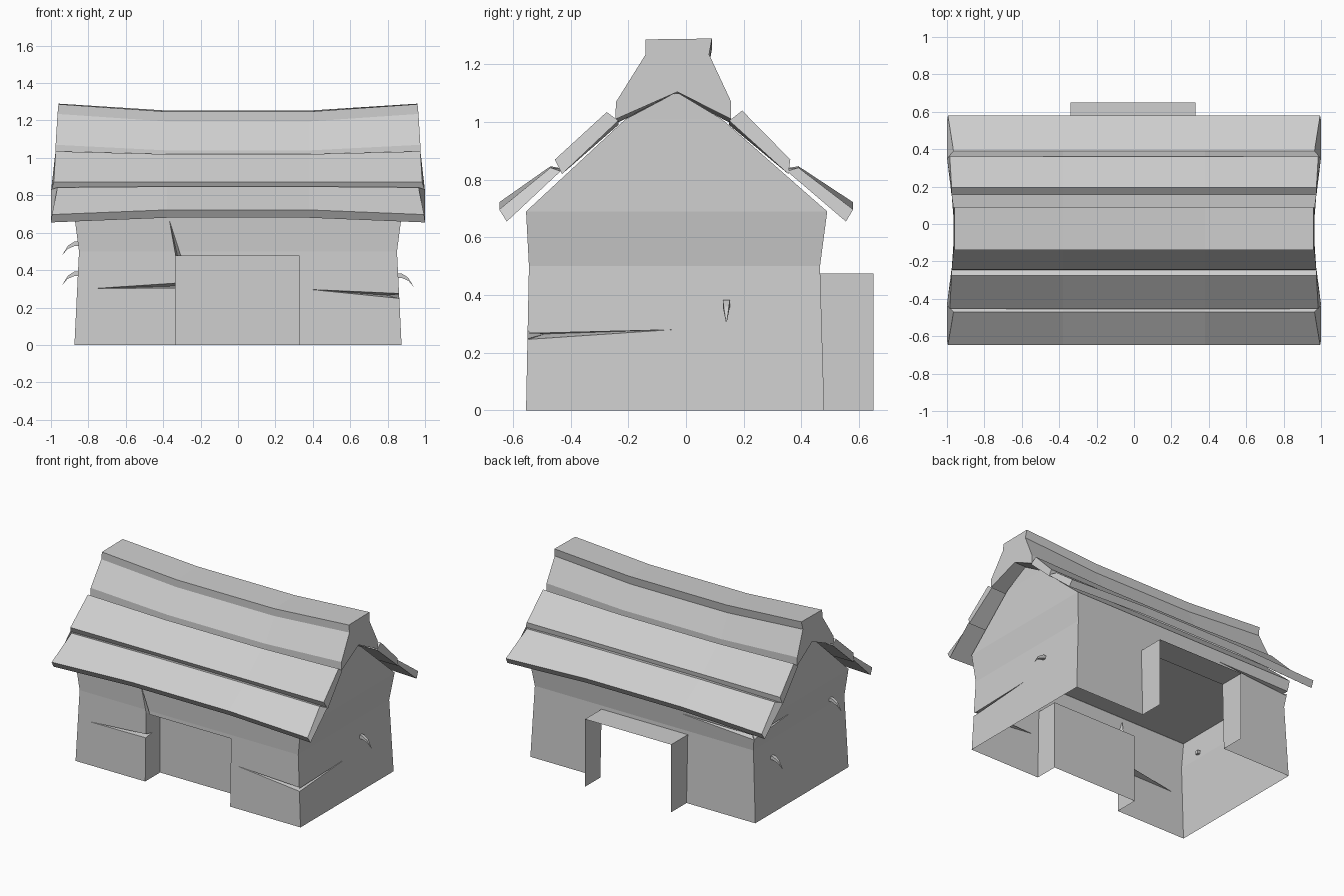
import bpy
import bmesh
from mathutils import Vector

if "Cube" in bpy.data.objects:
    bpy.data.objects.remove(bpy.data.objects["Cube"])

grey = bpy.data.materials.new("plain_grey")
grey.use_nodes = True
GREY = (0.62, 0.62, 0.62, 1)
grey.diffuse_color = GREY
grey.node_tree.nodes["Principled BSDF"].inputs["Base Color"].default_value = GREY


def finish(name, bm):
    """Turn a bmesh into a flat-shaded grey object."""
    bmesh.ops.recalc_face_normals(bm, faces=bm.faces)
    mesh = bpy.data.meshes.new(name)
    bm.to_mesh(mesh)
    bm.free()
    obj = bpy.data.objects.new(name, mesh)
    mesh.materials.append(grey)
    bpy.context.collection.objects.link(obj)
    return obj


def loft(name, rings):
    """Skin a row of equal rings and cap both ends."""
    bm = bmesh.new()
    rows = [[bm.verts.new(p) for p in ring] for ring in rings]
    n = len(rows[0])
    for a, b in zip(rows, rows[1:]):
        for i in range(n):
            j = (i + 1) % n
            bm.faces.new((a[i], a[j], b[j], b[i]))
    bm.faces.new(rows[0])
    bm.faces.new(rows[-1])
    return finish(name, bm)


def rect(x0, x1, y0, y1, z):
    return [(x0, y0, z), (x1, y0, z), (x1, y1, z), (x0, y1, z)]


def box(name, x0, x1, y0, y1, z0, z1):
    return loft(name, [rect(x0, x1, y0, y1, z0), rect(x0, x1, y0, y1, z1)])


def combine(target, tool, operation):
    """Apply a boolean and drop the tool."""
    mod = target.modifiers.new("bool", "BOOLEAN")
    mod.operation = operation
    mod.solver = "EXACT"
    mod.object = tool
    graph = bpy.context.evaluated_depsgraph_get()
    graph.update()
    mesh = bpy.data.meshes.new_from_object(target.evaluated_get(graph))
    target.modifiers.clear()
    target.data = mesh
    bpy.data.objects.remove(tool)


# Walls: waisted body rising into the gables
walls = loft("walls", [
    rect(-0.877, 0.877, -0.556, 0.481, -0.05),
    rect(-0.85, 0.85, -0.545, 0.465, 0.5),
    rect(-0.875, 0.875, -0.555, 0.49, 0.69),
    rect(-0.87, 0.87, -0.21, 0.125, 1.01),
    rect(-0.87, 0.87, -0.04, -0.025, 1.1)])

# Back porch tunnel and front doorway recess
combine(walls, box("porch", -0.34, 0.33, 0.3, 0.8, -0.1, 0.475), "UNION")
combine(walls, box("recess", -0.333, 0.328, -0.8, -0.39, -0.1, 0.475), "DIFFERENCE")


# Cracks: slim wedges given by the two open corners, the inner point and the tip
def crack(*points):
    bm = bmesh.new()
    for p in points:
        bm.verts.new(p)
    bmesh.ops.convex_hull(bm, input=bm.verts)
    combine(walls, finish("crack", bm), "DIFFERENCE")


crack((0.9, -0.58, 0.24), (0.9, -0.58, 0.28), (0.8, -0.49, 0.265), (0.34, -0.555, 0.3))
crack((0.9, -0.58, 0.235), (0.9, -0.58, 0.275), (0.8, -0.49, 0.265), (0.862, -0.04, 0.28))
crack((-0.3, -0.58, 0.3), (-0.3, -0.58, 0.34), (-0.32, -0.48, 0.315), (-0.82, -0.556, 0.3))
crack((-0.335, -0.58, 0.46), (-0.29, -0.58, 0.46), (-0.32, -0.47, 0.46), (-0.37, -0.56, 0.68))
crack((-0.9, 0.51, 0.57), (-0.9, 0.51, 0.62), (-0.8, 0.42, 0.6), (-0.29, 0.481, 0.62))
crack((-0.9, 0.51, 0.57), (-0.9, 0.51, 0.62), (-0.8, 0.42, 0.6), (-0.867, 0.08, 0.62))

# Trim the open floor and the open porch mouth
bm = bmesh.new()
bm.from_mesh(walls.data)
for point, normal in (((0, 0, 0), (0, 0, -1)), ((0, 0.65, 0), (0, 1, 0))):
    bmesh.ops.bisect_plane(bm, geom=bm.verts[:] + bm.edges[:] + bm.faces[:],
                           plane_co=point, plane_no=normal, clear_outer=True)
bm.to_mesh(walls.data)
bm.free()

# Ceiling sheet
bm = bmesh.new()
bm.faces.new([bm.verts.new(p) for p in rect(-0.87, 0.87, -0.55, 0.485, 0.688)])
finish("ceiling", bm)


# Roof courses: profile points are (y, z, end x, rise in the middle)
def course(name, profile):
    rings = []
    for side, middle in ((-1, 0), (-1, 1), (1, 1), (1, 0)):
        rings.append([(side * (0.38 if middle else end), y, z + rise * middle)
                      for y, z, end, rise in profile])
    loft(name, rings)


course("ridge_cap", [
    (-0.14, 1.287, 0.96, -0.04), (-0.14, 1.235, 0.965, -0.04),
    (-0.243, 1.07, 0.975, -0.03), (-0.245, 1.01, 0.975, -0.015),
    (-0.03, 1.105, 0.96, -0.01), (0.157, 1.01, 0.975, -0.015),
    (0.157, 1.07, 0.975, -0.03), (0.08, 1.235, 0.965, -0.04),
    (0.09, 1.29, 0.96, -0.037)])
course("front_upper_course", [
    (-0.275, 1.035, 0.975, -0.015), (-0.455, 0.87, 0.985, 0),
    (-0.43, 0.82, 1.0, 0), (-0.235, 1.005, 0.975, -0.015)])
course("back_upper_course", [
    (0.195, 1.04, 0.975, -0.015), (0.362, 0.87, 0.985, 0),
    (0.355, 0.82, 1.0, 0), (0.15, 1.005, 0.975, -0.015)])
course("front_lower_course", [
    (-0.47, 0.842, 0.965, 0.005), (-0.648, 0.697, 0.995, 0.025),
    (-0.622, 0.655, 1.0, 0.025), (-0.435, 0.83, 1.0, 0.01)])
course("back_lower_course", [
    (0.39, 0.842, 0.965, 0.005), (0.58, 0.697, 0.995, 0.025),
    (0.555, 0.655, 1.0, 0.025), (0.35, 0.83, 1.0, 0.01)])


# Curved hooks on the gables: square section tapering to the tip
def hook(name, side, y, z):
    path = [(0.835, 0.0, 0.012), (0.875, 0.0, 0.012),
            (0.91, -0.018, 0.009), (0.94, -0.06, 0.002)]
    rings = []
    for x, drop, r in path:
        tilt = -0.5 * drop / 0.06
        centre = Vector((side * x, y, z + drop))
        rings.append([centre + Vector((side * dz * tilt * -1, dy, dz))
                      for dy, dz in ((-r, -r), (r, -r), (r, r), (-r, r))])
    loft(name, rings)


hook("right_end_hook", 1, 0.14, 0.37)
hook("left_end_back_hook", -1, 0.27, 0.38)
hook("left_end_front_hook", -1, -0.38, 0.54)
